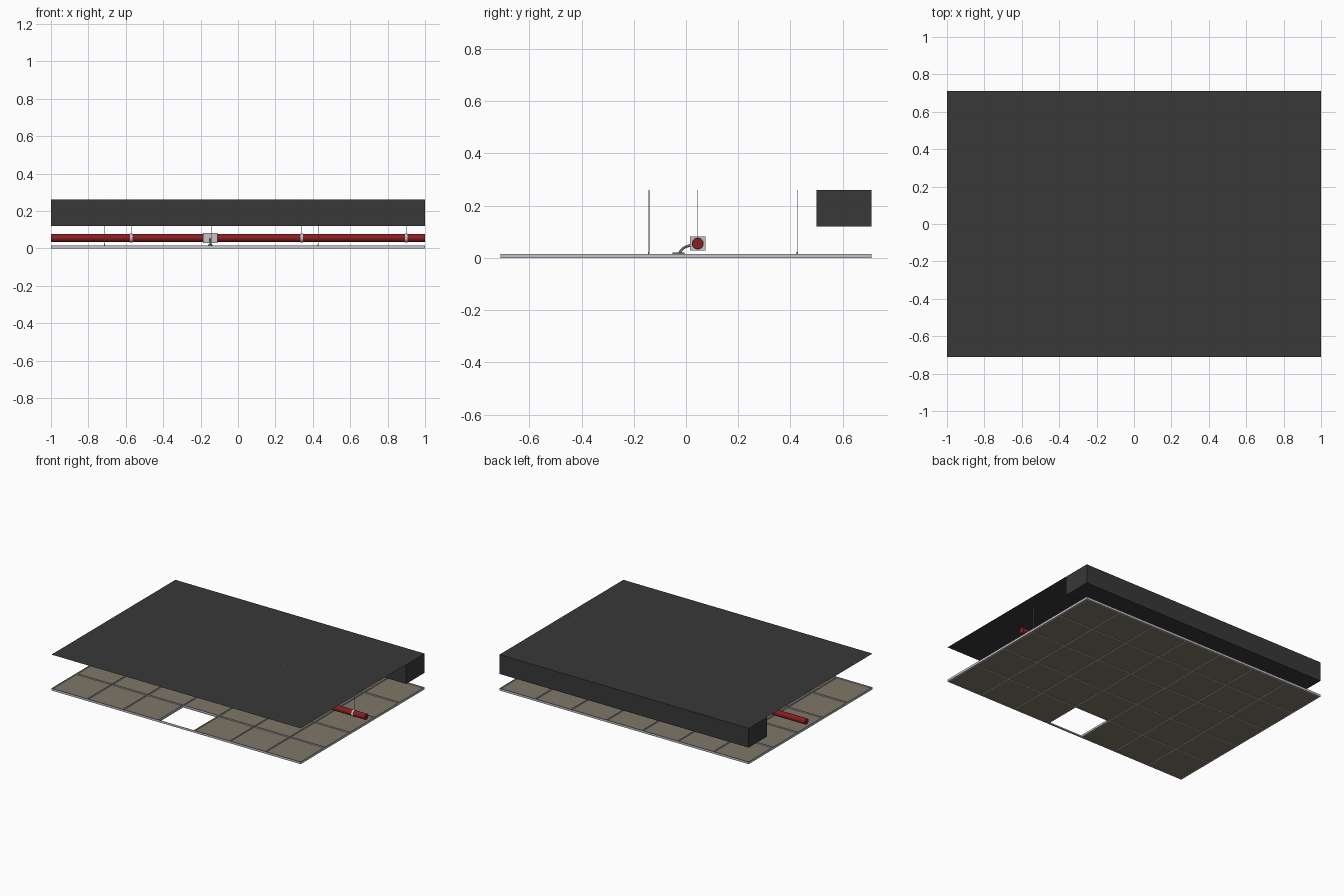
import bpy, bmesh, math
from mathutils import Vector

cube = bpy.data.objects.get("Cube")
if cube:
    bpy.data.objects.remove(cube, do_unlink=True)


def material(name, r, g, b):
    m = bpy.data.materials.new(name)
    m.use_nodes = True
    m.diffuse_color = (r, g, b, 1)
    m.node_tree.nodes["Principled BSDF"].inputs["Base Color"].default_value = (r, g, b, 1)
    return m


CONCRETE = material("dark concrete", 0.04, 0.04, 0.04)
TILE = material("ceiling tile", 0.21, 0.185, 0.135)
STEEL = material("light steel", 0.55, 0.55, 0.6)
RED = material("red pipe", 0.25, 0.012, 0.015)
HOSE = material("hose grey", 0.16, 0.16, 0.17)

HALF_X, HALF_Y, TOP = 1.0, 0.71, 0.26
COLS, ROWS = 7, 5
XS = [-HALF_X + 2 * HALF_X * i / COLS for i in range(COLS + 1)]
YS = [-HALF_Y + 2 * HALF_Y * j / ROWS for j in range(ROWS + 1)]


def finish(name, bm, mat):
    mesh = bpy.data.meshes.new(name)
    bm.to_mesh(mesh)
    bm.free()
    mesh.materials.append(mat)
    ob = bpy.data.objects.new(name, mesh)
    bpy.context.collection.objects.link(ob)
    return ob


def add_box(bm, lo, hi):
    verts = bmesh.ops.create_cube(bm, size=1)["verts"]
    for v in verts:
        v.co = Vector(a + (c + 0.5) * (b - a) for a, b, c in zip(lo, hi, v.co))
    return verts


def rod(name, start, end, radius, mat, sides=8):
    start, end = Vector(start), Vector(end)
    axis = end - start
    bpy.ops.mesh.primitive_cylinder_add(
        vertices=sides, radius=radius, depth=axis.length, location=(start + end) / 2,
        rotation=axis.to_track_quat('Z', 'Y').to_euler())
    ob = bpy.context.object
    ob.name = name
    ob.data.materials.append(mat)
    bpy.ops.object.shade_smooth_by_angle(angle=math.radians(40))
    return ob


# Slab sheet and the downstand beam along the back
bm = bmesh.new()
bmesh.ops.create_grid(bm, x_segments=1, y_segments=1, size=1)
for v in bm.verts:
    v.co = (v.co.x * HALF_X, v.co.y * HALF_Y, TOP)
finish("slab", bm, CONCRETE)
bm = bmesh.new()
add_box(bm, (-HALF_X, 0.5, 0.12), (HALF_X, HALF_Y, TOP))
bm.faces.ensure_lookup_table()
bmesh.ops.delete(bm, geom=[f for f in bm.faces if f.normal.z > 0.9], context='FACES')
finish("beam", bm, CONCRETE)

# Ceiling tiles, one left out at the front
bm = bmesh.new()
gap = 0.002
for i in range(COLS):
    for j in range(ROWS):
        if (i, j) != (COLS // 2, 0):
            add_box(bm, (XS[i] + gap, YS[j] + gap, 0.002),
                    (XS[i + 1] - gap, YS[j + 1] - gap, 0.008))
finish("ceiling_tiles", bm, TILE)

# Tee bars: a flange under the tiles and an upright web
bm = bmesh.new()
FLANGE, WEB, HEIGHT = 0.004, 0.0015, 0.016
for half, z0, z1 in ((FLANGE, 0, 0.002), (WEB, 0.002, HEIGHT)):
    for x in XS[1:-1]:
        add_box(bm, (x - half, -HALF_Y, z0), (x + half, HALF_Y, z1))
    for y in YS[1:-1]:
        add_box(bm, (-HALF_X, y - half, z0), (HALF_X, y + half, z1))
finish("tee_bars", bm, STEEL)

# Edge angles around the ceiling
bm = bmesh.new()
for s in (-1, 1):
    for wide, z0, z1 in ((0.01, 0, 0.002), (0.002, 0.002, HEIGHT)):
        xa, xb = sorted((s * HALF_X, s * (HALF_X - wide)))
        ya, yb = sorted((s * HALF_Y, s * (HALF_Y - wide)))
        add_box(bm, (xa, -HALF_Y, z0), (xb, HALF_Y, z1))
        add_box(bm, (-HALF_X, ya, z0), (HALF_X, yb, z1))
finish("edge_angles", bm, STEEL)

# Hanger wires on alternate grid crossings
for i in (1, 3, 5):
    for j in (2, 4):
        x, y = XS[i], YS[j]
        rod("hanger_wire", (x, y, HEIGHT), (x, y, TOP), 0.0014, STEEL, 6)
        rod("wire_clip", (x, y, HEIGHT - 0.002), (x, y, HEIGHT + 0.006), 0.003, STEEL, 6)

# Pipe with clamps on threaded rods
PY, PZ, PR = 0.045, 0.055, 0.021
rod("pipe", (-HALF_X, PY, PZ), (HALF_X, PY, PZ), PR, RED, 32)
for x in (-0.57, 0.34, 0.9):
    rod("pipe_clamp", (x - 0.007, PY, PZ), (x + 0.007, PY, PZ), PR + 0.002, STEEL, 32)
    rod("threaded_rod", (x, PY, PZ + PR), (x, PY, TOP), 0.0018, STEEL, 8)

# Branch box around the pipe
BX = -0.148
bm = bmesh.new()
add_box(bm, (BX - 0.038, PY - 0.029, PZ - 0.027), (BX + 0.038, PY + 0.029, PZ + 0.027))
finish("branch_box", bm, STEEL)

# Flexible hose down to the sprinkler head
curve = bpy.data.curves.new("flexible_hose", 'CURVE')
curve.dimensions = '3D'
curve.bevel_depth = 0.005
curve.bevel_resolution = 3
curve.resolution_u = 10
path = curve.splines.new('BEZIER')
points = [(PY - 0.025, 0.05), (-0.012, 0.036), (-0.028, 0.014)]
path.bezier_points.add(len(points) - 1)
for p, (y, z) in zip(path.bezier_points, points):
    p.co = (BX, y, z)
    p.handle_left_type = p.handle_right_type = 'AUTO'
curve.materials.append(HOSE)
hose = bpy.data.objects.new("flexible_hose", curve)
bpy.context.collection.objects.link(hose)

# Head bracket and sprinkler head
bm = bmesh.new()
add_box(bm, (BX - 0.012, -0.052, HEIGHT), (BX + 0.012, -0.006, HEIGHT + 0.004))
finish("head_bracket", bm, HOSE)
rod("sprinkler_head", (BX, -0.03, 0.0), (BX, -0.03, HEIGHT), 0.007, STEEL, 16)
